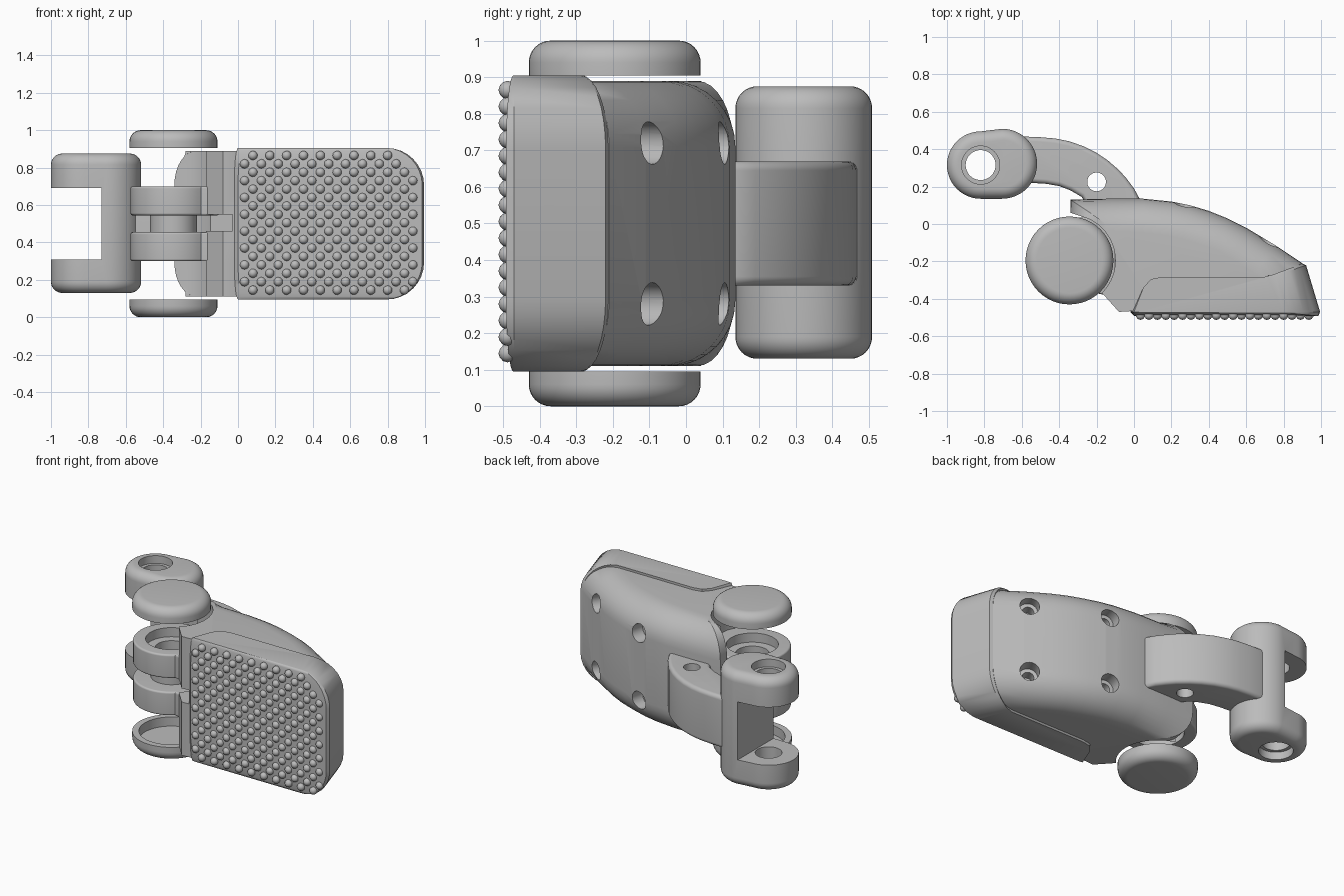
import bpy, bmesh
from math import sin, cos, pi, radians, hypot
from mathutils import Vector, Matrix

cube = bpy.data.objects.get("Cube")
if cube:
    bpy.data.objects.remove(cube, do_unlink=True)

grey = bpy.data.materials.new("plain grey")
grey.use_nodes = True
grey.diffuse_color = (0.5, 0.5, 0.5, 1)
grey.node_tree.nodes["Principled BSDF"].inputs["Base Color"].default_value = grey.diffuse_color

PIVOT = Vector((-0.345, -0.195))
FORK_PIN = Vector((-0.82, 0.315))
parts = []


def finish(name, bm, keep=True):
    bmesh.ops.recalc_face_normals(bm, faces=bm.faces)
    mesh = bpy.data.meshes.new(name)
    bm.to_mesh(mesh)
    bm.free()
    obj = bpy.data.objects.new(name, mesh)
    bpy.context.collection.objects.link(obj)
    mesh.materials.append(grey)
    if keep:
        parts.append(obj)
    return obj


def arc(centre, radius, start, end, steps=24):
    angles = [radians(start + (end - start) * i / steps) for i in range(steps + 1)]
    return [centre + Vector((cos(a), sin(a))) * radius for a in angles]


def inward(points, amount):
    """Inset vector of every profile corner."""
    count = len(points)
    area = sum(points[i - 1].cross(points[i]) for i in range(count))
    side = 1 if area > 0 else -1
    result = []
    for i in range(count):
        along = points[(i + 1) % count] - points[i - 1]
        result.append(Vector((-along.y, along.x)).normalized() * side * amount)
    return result


def slab(name, points, low, high, soft=0, insets=None, round_low=True, round_high=True, keep=True):
    """Extrude a plan profile upwards, rounding its ends with the given insets."""
    points = [Vector(p) for p in points]
    insets = insets or inward(points, soft)
    steps = 8
    curve = [(soft * (1 - cos(a)), 1 - sin(a)) for a in (pi / 2 * i / steps for i in range(steps + 1))]
    bottom = [(low + rise, k) for rise, k in curve] if soft and round_low else [(low, 0)]
    top = [(high - rise, k) for rise, k in reversed(curve)] if soft and round_high else [(high, 0)]
    bm = bmesh.new()
    rings = [[bm.verts.new((*(p + d * k), z)) for p, d in zip(points, insets)] for z, k in bottom + top]
    for a, b in zip(rings, rings[1:]):
        for i in range(len(points)):
            bm.faces.new((a[i - 1], a[i], b[i], b[i - 1]))
    bm.faces.new(rings[0])
    bm.faces.new(rings[-1])
    return finish(name, bm, keep)


def disc_points(centre, radius):
    return arc(centre, radius, 0, 352.5, 47)


def boolean(obj, other, operation="DIFFERENCE"):
    mod = obj.modifiers.new("join", "BOOLEAN")
    mod.operation, mod.solver, mod.object = operation, "EXACT", other
    bpy.context.view_layer.objects.active = obj
    bpy.ops.object.modifier_apply(modifier=mod.name)
    if other in parts:
        parts.remove(other)
    bpy.data.objects.remove(other, do_unlink=True)


def bore(obj, centre, radius, low, high):
    boolean(obj, slab("cutter", disc_points(centre, radius), low, high, keep=False))


def cut_box(obj, x0, x1, y0, y1, low, high):
    corners = [(x0, y0), (x1, y0), (x1, y1), (x0, y1)]
    boolean(obj, slab("cutter", corners, low, high, keep=False))


def split(rows):
    return [Vector(r[:2]) for r in rows], [Vector(r[2:]) for r in rows]


# Fingertip shell: plan corner, then its inset at the rounded ends
rows = [(-.34, .06, .12, -.04), (-.34, .13, .15, -.1), (-.15, .135, 0, -.17), (.05, .135, 0, -.18),
        (.2, .12, -.03, -.18), (.3, .1, -.04, -.18), (.4, .07, -.05, -.18), (.5, .03, -.06, -.17),
        (.6, -.02, -.08, -.16), (.75, -.11, -.1, -.15), (.9, -.21, -.2, -.09), (.88, -.4, -.22, 0),
        (.1, -.42, 0, 0), (0, -.465, 0, 0), (-.08, -.47, 0, 0)]
points, insets = split(rows)
socket = arc(PIVOT, 0.245, -45, 75)
body = slab("fingertip_shell", points + socket, .11, .89, .18, insets + [Vector((0, 0))] * len(socket))
cut_box(body, -.5, -.03, -.6, -.05, .46, .55)

# Screw holes drilled square to the back of the shell
for x, y, normal in ((.27, .105, (.25, .97, 0)), (.72, -.09, (.53, .85, 0))):
    for z in (.28, .72):
        for radius, depth in ((.058, .16), (.035, .3)):
            bm = bmesh.new()
            turn = Vector(normal).to_track_quat("Z", "Y").to_matrix().to_4x4()
            bmesh.ops.create_cone(bm, cap_ends=True, segments=32, radius1=radius, radius2=radius,
                                  depth=depth, matrix=Matrix.Translation((x, y, z)) @ turn)
            boolean(body, finish("cutter", bm, False))

# Grip pad wrapped around the front of the fingertip
rows = [(-.02, -.47, .02, 0), (.05, -.34, 0, 0), (.09, -.295, 0, 0), (.15, -.283, 0, 0),
        (.7, -.283, 0, 0), (.77, -.277, -.06, 0), (.83, -.26, -.13, -.02), (.9, -.212, -.2, -.075),
        (.92, -.22, -.2, -.07), (.995, -.47, -.2, 0), (.985, -.492, -.2, .02), (0, -.492, .03, .02)]
points, insets = split(rows)
slab("grip_pad", points, .095, .905, .2, insets)

# Staggered grip bumps
bm = bmesh.new()
for x0, z0, columns, levels in ((.035, .19, 11, 8), (.08, .145, 10, 9)):
    for i in range(columns):
        for k in range(levels):
            x, z = x0 + .09 * i, z0 + .09 * k
            if hypot(max(x - .8, 0), max(abs(z - .5) - .2, 0)) < .18:
                bmesh.ops.create_icosphere(bm, subdivisions=2, radius=.025,
                                           matrix=Matrix.Translation((x, -.488, z)))
finish("grip_bumps", bm)

# Knuckle lugs with a spacer between them
lug_profile = arc(PIVOT, .23, 90, 270) + [Vector((-.1, -.39)), Vector((-.1, .035))]
lug_profile[-3:-2] = arc(PIVOT, .23, 270, 310, 6)
for name, low, high, step in (("lower_knuckle", .3, .455, .24), ("upper_knuckle", .545, .7, .64)):
    lug = slab(name, lug_profile, low, high, .012)
    bore(lug, PIVOT, .1, low - .1, high + .1)
    bore(lug, PIVOT, .155, step, step + .12)
spacer = slab("knuckle_spacer", disc_points(PIVOT, .125), .45, .55)
bore(spacer, PIVOT, .1, .4, .6)

# Hollow round caps either side of the knuckle
for name, low, is_top in (("lower_cap", 0, False), ("upper_cap", .905, True)):
    cap = slab(name, disc_points(PIVOT, .235), low, low + .095, .06, round_low=not is_top, round_high=is_top)
    cavity = low - .02 if is_top else low + .035
    bore(cap, PIVOT, .195, cavity, cavity + .08)

# Curved link joining the fingertip to the fork
link_profile = [(.03, .1), (.03, .135), (0, .19), (-.04, .243), (-.08, .288), (-.14, .34), (-.2, .38),
                (-.27, .416), (-.35, .443), (-.42, .457), (-.5, .464), (-.6, .468), (-.68, .45),
                (-.68, .24), (-.55, .22), (-.47, .215), (-.4, .203), (-.34, .18), (-.28, .145), (-.25, .1)]
link = slab("curved_link", link_profile, .33, .67, .025)
bore(link, Vector((-.2, .225)), .05, .2, .8)

# Fork with a bored eye at each end
fork_profile = arc(FORK_PIN, .18, 90, 270) + arc(Vector((-.705, .322)), .187, -90, 90)
fork = slab("fork", fork_profile, .13, .875, .06)
cut_box(fork, -1.2, -.73, 0, .7, .31, .69)
bore(fork, FORK_PIN, .08, 0, 1)
for low in (.05, .825):
    bore(fork, FORK_PIN, .102, low, low + .13)

# Smooth shading with crisp edges
bpy.ops.object.select_all(action="DESELECT")
for obj in parts:
    obj.select_set(True)
bpy.context.view_layer.objects.active = parts[0]
bpy.ops.object.shade_smooth_by_angle(angle=radians(35))
